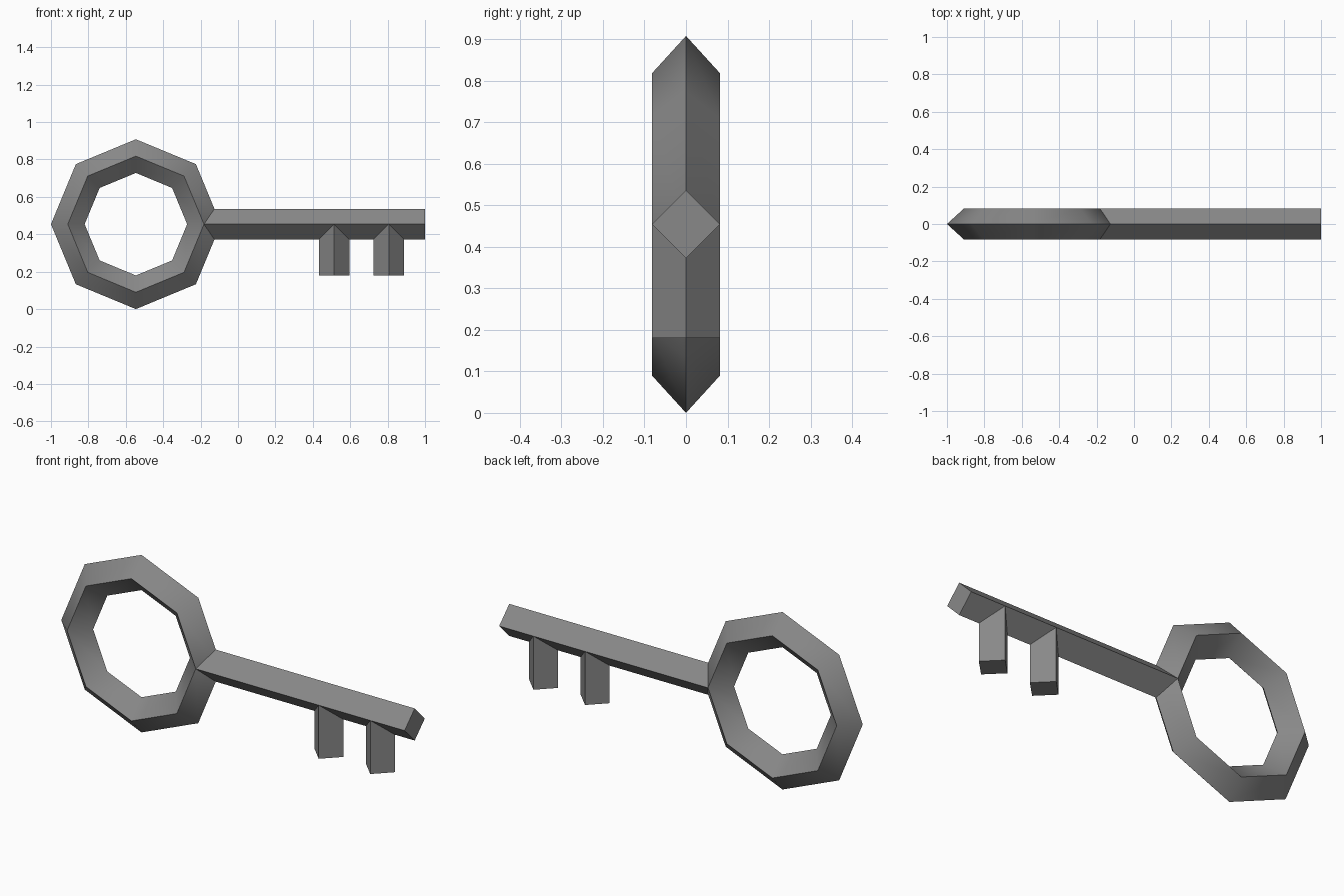
import bpy
from math import radians

if "Cube" in bpy.data.objects:
    bpy.data.objects.remove(bpy.data.objects["Cube"])

R = 0.082            # half-diagonal of the square bar
CZ = 0.454           # height of the shaft axis
RING_X = -0.546

# Dark metal
metal = bpy.data.materials.new("dark_metal")
metal.diffuse_color = (0.25, 0.25, 0.25, 1)
metal.use_nodes = True
metal.node_tree.nodes["Principled BSDF"].inputs["Base Color"].default_value = metal.diffuse_color


def finish(name):
    obj = bpy.context.object
    obj.name = name
    obj.data.materials.append(metal)
    bpy.ops.object.transform_apply(location=False, rotation=True, scale=True)
    bpy.ops.object.shade_smooth_by_angle(angle=radians(60))
    return obj


def diamond_bar(name, centre, length, rotation=(0, 0, 0)):
    # four-sided bar standing on edge
    bpy.ops.mesh.primitive_cylinder_add(vertices=4, radius=R, depth=length,
                                        location=centre, rotation=rotation)
    return finish(name)


# Octagonal bow with a diamond cross-section
bpy.ops.mesh.primitive_torus_add(major_segments=8, minor_segments=4,
                                 major_radius=0.364, minor_radius=0.09,
                                 location=(RING_X, 0, CZ),
                                 rotation=(radians(90), 0, 0))
bpy.context.object.scale.z = R / 0.09
finish("bow_ring")

# Shaft running from the ring to the tip
start, end = RING_X + 0.364, 1.0
diamond_bar("shaft", ((start + end) / 2, 0, CZ), end - start, (0, radians(90), 0))

# Two teeth hanging below the shaft
tooth_bottom = 0.18
for i, x in enumerate((0.514, 0.806), 1):
    diamond_bar(f"tooth_{i}", (x, 0, (CZ + tooth_bottom) / 2), CZ - tooth_bottom)
